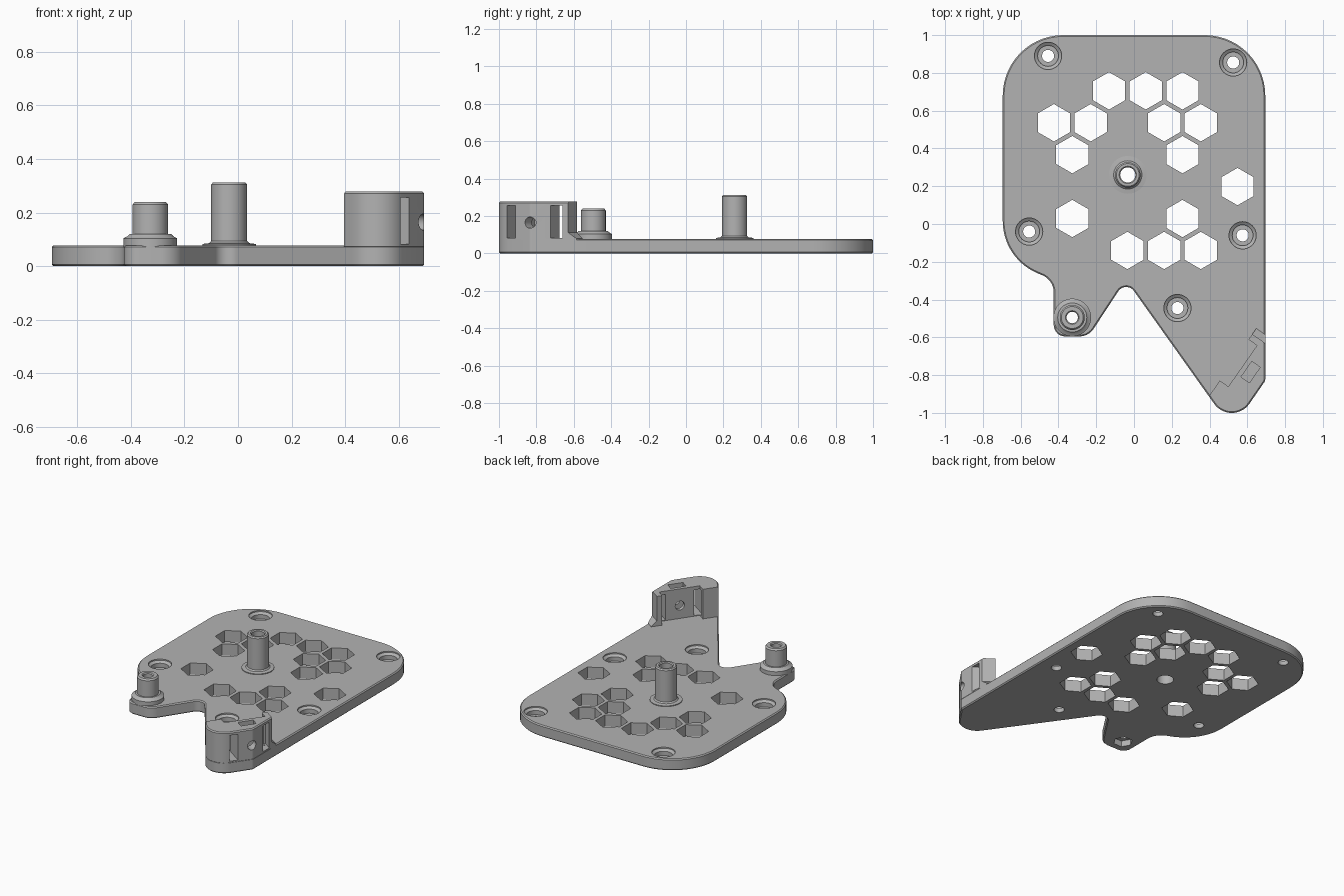
import bpy, bmesh, math
from mathutils import Vector, Matrix

cube = bpy.data.objects.get("Cube")
if cube:
    bpy.data.objects.remove(cube, do_unlink=True)

PLATE = 0.078      # plate thickness
TOWER = 0.278      # clamp tower height

grey = bpy.data.materials.new("grey_plastic")
grey.use_nodes = True
grey.diffuse_color = (0.45, 0.45, 0.45, 1)
grey.node_tree.nodes["Principled BSDF"].inputs["Base Color"].default_value = (0.45, 0.45, 0.45, 1)


def make(name, bm, matrix=Matrix()):
    bmesh.ops.recalc_face_normals(bm, faces=bm.faces)
    mesh = bpy.data.meshes.new(name)
    bm.to_mesh(mesh)
    bm.free()
    mesh.transform(matrix)
    mesh.materials.append(grey)
    obj = bpy.data.objects.new(name, mesh)
    bpy.context.collection.objects.link(obj)
    return obj


def lathe(name, profile, matrix=Matrix(), sides=40, phase=0.0, hollow=False):
    """Turn (radius, z) points round z; hollow closes the profile into a ring."""
    bm = bmesh.new()
    rings = []
    for r, z in profile:
        angles = [phase + math.tau * i / sides for i in range(sides)]
        rings.append([bm.verts.new((r * math.cos(a), r * math.sin(a), z)) for a in angles])
    pairs = list(zip(rings, rings[1:]))
    if hollow:
        pairs.append((rings[-1], rings[0]))
    else:
        bm.faces.new(rings[0])
        bm.faces.new(rings[-1])
    for a, b in pairs:
        for i in range(sides):
            j = (i + 1) % sides
            bm.faces.new((a[i], a[j], b[j], b[i]))
    return make(name, bm, matrix)


def prism(name, points, z0, z1, matrix=Matrix()):
    bm = bmesh.new()
    face = bm.faces.new([bm.verts.new((p[0], p[1], z0)) for p in points])
    top = bmesh.ops.extrude_face_region(bm, geom=[face])["geom"]
    bmesh.ops.translate(bm, vec=(0, 0, z1 - z0),
                        verts=[v for v in top if isinstance(v, bmesh.types.BMVert)])
    return make(name, bm, matrix)


def fillet(corners, steps=14):
    """Round every (x, y, radius) corner of a polygon."""
    out = []
    for i, (x, y, r) in enumerate(corners):
        p = Vector((x, y))
        u = (Vector(corners[i - 1][:2]) - p).normalized()
        w = (Vector(corners[(i + 1) % len(corners)][:2]) - p).normalized()
        half = math.acos(u.dot(w)) / 2
        c = p + (u + w).normalized() * r / math.sin(half)
        start = p + u * r / math.tan(half) - c
        end = p + w * r / math.tan(half) - c
        a = math.atan2(start.y, start.x)
        turn = (math.atan2(end.y, end.x) - a + math.pi) % math.tau - math.pi
        for k in range(steps + 1):
            t = a + turn * k / steps
            out.append((c.x + r * math.cos(t), c.y + r * math.sin(t)))
    return out


def bevel(obj, width):
    mod = obj.modifiers.new("edge_chamfer", 'BEVEL')
    mod.width = width
    mod.segments = 1
    mod.limit_method = 'ANGLE'
    mod.angle_limit = math.radians(60)


def boolean(obj, cutters, operation='DIFFERENCE'):
    for c in cutters:
        c.hide_render = True
        mod = obj.modifiers.new("cut", 'BOOLEAN')
        mod.operation = operation
        mod.solver = 'EXACT'
        mod.object = c


def finish(obj, cutters):
    """Bake the modifiers and drop the cutters."""
    bpy.context.view_layer.update()
    deps = bpy.context.evaluated_depsgraph_get()
    mesh = bpy.data.meshes.new_from_object(obj.evaluated_get(deps))
    obj.modifiers.clear()
    obj.data = mesh
    mesh.materials.clear()
    mesh.materials.append(grey)
    for c in cutters:
        bpy.data.objects.remove(c, do_unlink=True)


# Rounded outline shared by the plate and the tower
outline = fillet([
    (-0.695, 1.0, 0.32), (-0.695, -0.185, 0.30), (-0.425, -0.296, 0.10),
    (-0.425, -0.595, 0.06), (-0.24, -0.595, 0.09), (-0.043, -0.295, 0.05),
    (0.519, -1.085, 0.114), (0.695, -0.83, 0.03), (0.695, 1.0, 0.32)])

MAIN = (-0.033, 0.26)
SMALL = (-0.327, -0.495)


def at(p):
    return Matrix.Translation((p[0], p[1], 0))


# Base plate with hexagonal windows and counterbored screw holes
plate = prism("base_plate", outline, 0, PLATE)
bevel(plate, 0.007)
cutters = []
hex_rows = [(-1, 1, 3), (-4, -2, 2, 4), (-3, 3), (6,), (-3, 3), (0, 2, 4)]
for row, columns in enumerate(hex_rows):
    for col in columns:
        centre = (-0.035 + 0.0972 * col, 0.705 - 0.169 * row)
        cutters.append(lathe("hex_cutter", [(0.099, -0.1), (0.099, 0.2)],
                             at(centre), 6, math.pi / 2))
screw = [(0.032, -0.1), (0.032, 0.03), (0.055, 0.03), (0.055, 0.058), (0.072, 0.07), (0.074, 0.2)]
for p in [(-0.455, 0.89), (0.525, 0.855), (-0.555, -0.04), (0.575, -0.06), (0.23, -0.445)]:
    cutters.append(lathe("screw_cutter", screw, at(p)))
cutters.append(lathe("main_cutter", [(0.052, -0.1), (0.052, 0.2)], at(MAIN)))
cutters.append(lathe("nut_cutter", [(0.06, -0.1), (0.06, 0.04)], at(SMALL), 6))
cutters.append(lathe("small_cutter", [(0.03, -0.1), (0.03, 0.2)], at(SMALL)))
boolean(plate, cutters)
finish(plate, cutters)

# Hollow posts with a flange or collar at the foot
main_post = lathe("main_post", [
    (0.04, 0.07), (0.1, 0.07), (0.1, 0.083), (0.075, 0.086), (0.067, 0.094),
    (0.067, 0.305), (0.06, 0.313), (0.046, 0.313), (0.04, 0.307)], at(MAIN), 48, hollow=True)
small_post = lathe("small_post", [
    (0.03, 0.07), (0.1, 0.07), (0.1, 0.104), (0.085, 0.112), (0.077, 0.121), (0.066, 0.121),
    (0.066, 0.23), (0.058, 0.24), (0.036, 0.24), (0.03, 0.234)], at(SMALL), 48, hollow=True)

# Clamp tower, laid out along (s) and across (n) its slanted wall
SLANT = Matrix.Rotation(math.atan2(0.82, 0.572), 4, 'Z')


def block(name, s0, s1, n0, n1, z0, z1):
    return prism(name, [(s0, -n0), (s1, -n0), (s1, -n1), (s0, -n1)], z0, z1, SLANT)


tower = prism("clamp_tower", outline, PLATE - 0.012, TOWER)
bevel(tower, 0.007)
region = block("tower_region", -0.9, -0.12, 0.847, 1.4, -0.1, 0.5)
boolean(tower, [region], 'INTERSECT')
MID = -0.29
tower_cuts = [block("recess_cutter", -0.42, -0.155, 0.7, 0.902, PLATE, 0.5),
              block("nut_pocket_cutter", MID - 0.05, MID + 0.05, 0.928, 0.982, 0.1, 0.5)]
for side in (-1, 1):
    s = MID + side * 0.12
    tower_cuts.append(block("slot_cutter", s - 0.027, s + 0.027, 0.88, 1.4, 0.082, 0.256))
tower_cuts.append(lathe("bolt_cutter", [(0.03, -0.2), (0.03, 0.2)],
                        SLANT @ Matrix.Translation((MID, -0.99, 0.165))
                        @ Matrix.Rotation(math.pi / 2, 4, 'X'), 32))
boolean(tower, tower_cuts)
finish(tower, tower_cuts + [region])

# Sloped foot behind the tower, trimmed to the plate's side
ramp = prism("tower_foot", [(-0.13, 0.07), (-0.083, 0.07), (-0.083, 0.08), (-0.12, 0.112), (-0.13, 0.112)],
             0.847, 1.1, SLANT @ Matrix.Rotation(math.pi / 2, 4, 'X'))
trim = prism("trim_region", outline, -0.1, 0.5)
boolean(ramp, [trim], 'INTERSECT')
finish(ramp, [trim])

# Smooth round walls, crisp edges
bpy.ops.object.select_all(action='DESELECT')
for obj in (plate, main_post, small_post, tower, ramp):
    obj.select_set(True)
bpy.context.view_layer.objects.active = plate
bpy.ops.object.shade_smooth_by_angle(angle=math.radians(30))
